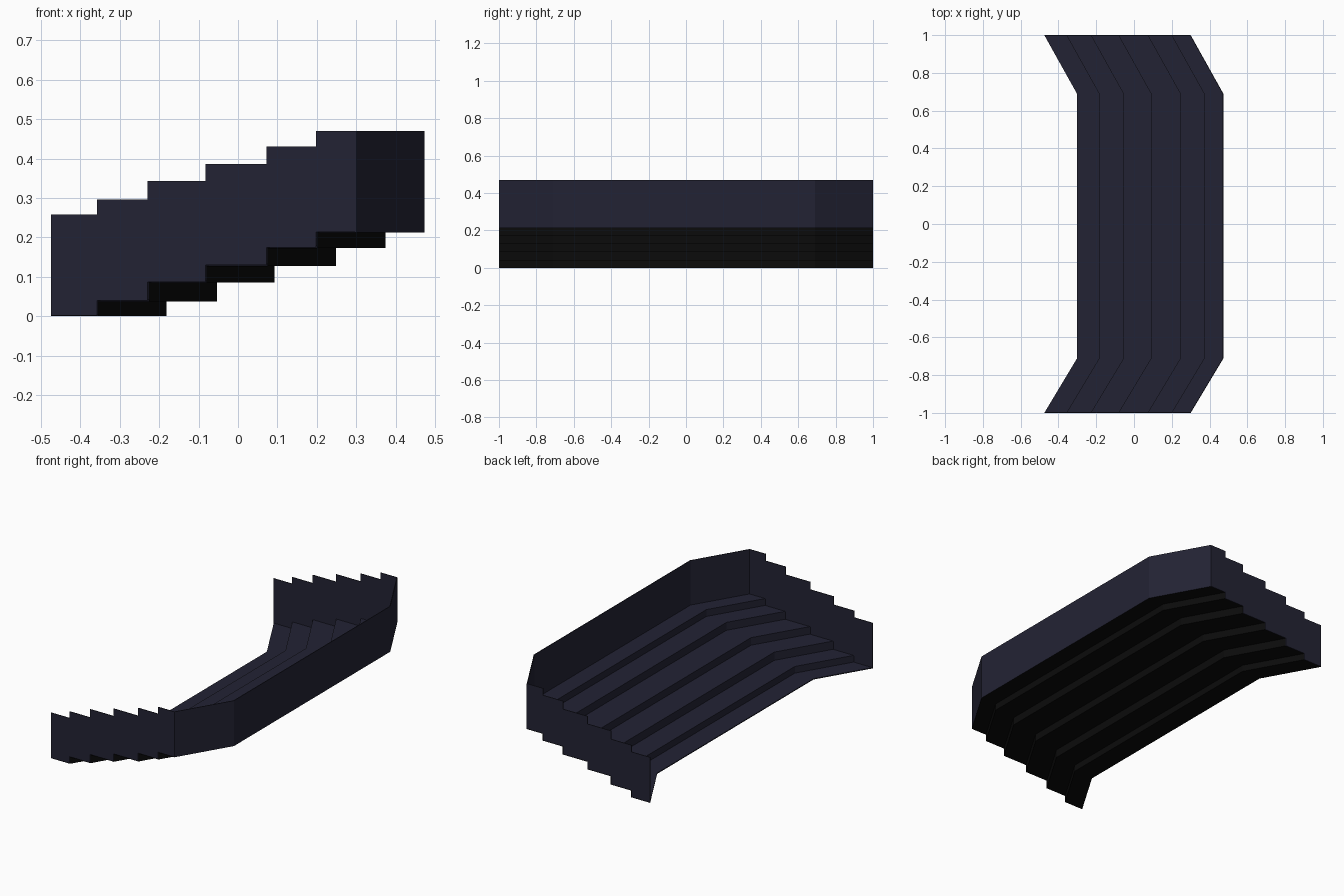
import bpy

if "Cube" in bpy.data.objects:
    bpy.data.objects.remove(bpy.data.objects["Cube"])

# Tread edges (x at the straight middle part), tread heights, wall height
EDGES = [-0.302, -0.185, -0.056, 0.09, 0.245, 0.371, 0.473]
LEVELS = [0.005, 0.043, 0.09, 0.133, 0.178, 0.217]
WALL = 0.253
BEND = -0.173                      # end shift of the angled wings
PATH = [(BEND, -1.0), (0, -0.712), (0, 0.69), (BEND, 1.0)]
THICK = 0.004


def material(name, color):
    m = bpy.data.materials.new(name)
    m.diffuse_color = (*color, 1)
    m.use_nodes = True
    m.node_tree.nodes["Principled BSDF"].inputs["Base Color"].default_value = m.diffuse_color
    return m


navy = material("dark navy", (0.0165, 0.0165, 0.034))
black = material("black underside", (0.0032, 0.0032, 0.0032))


def make(name, verts, faces, mats, solid=False):
    me = bpy.data.meshes.new(name)
    me.from_pydata(verts, [], faces)
    for m in mats:
        me.materials.append(m)
    ob = bpy.data.objects.new(name, me)
    bpy.context.collection.objects.link(ob)
    if solid:
        mod = ob.modifiers.new("thickness", 'SOLIDIFY')
        mod.thickness = THICK
        mod.offset = -1
    return ob


def sweep(profile, closed):
    """Carry an x-z profile along the bent plan path."""
    n = len(profile)
    verts = [(x + dx, y, z) for dx, y in PATH for x, z in profile]
    faces = []
    for j in range(len(PATH) - 1):
        for i in range(n if closed else n - 1):
            k = (i + 1) % n
            faces.append((j * n + i, j * n + k, (j + 1) * n + k, (j + 1) * n + i))
    return verts, faces


# Stepped floor: navy on top, black underneath
top = []
for i, z in enumerate(LEVELS):
    top += [(EDGES[i], z), (EDGES[i + 1], z)]
bottom = [(x + (0.003 if 0 < i < len(top) - 1 else 0), z - 0.005)
          for i, (x, z) in enumerate(top)]
profile = top + bottom[::-1]
floor = make("stepped_floor", *sweep(profile, True), [navy, black])
for p in floor.data.polygons:
    seg = p.index % len(profile)
    p.material_index = 1 if len(top) <= seg < len(profile) - 1 else 0

# Back wall, running up from the top tread (profile runs down so it faces out)
zb = LEVELS[-1]
make("back_wall", *sweep([(EDGES[-1], zb + WALL), (EDGES[-1], zb - 0.004)], False),
     [navy], True)

# Stepped end walls
low = [(x + BEND, z - 0.003) for x, z in top]
high = [(x + BEND, z + WALL) for x, z in top]
outline = low + high[::-1]
for side, name in ((-1, "front_end_wall"), (1, "rear_end_wall")):
    loop = outline if side < 0 else outline[::-1]
    make(name, [(x, side, z) for x, z in loop], [tuple(range(len(loop)))], [navy], True)
